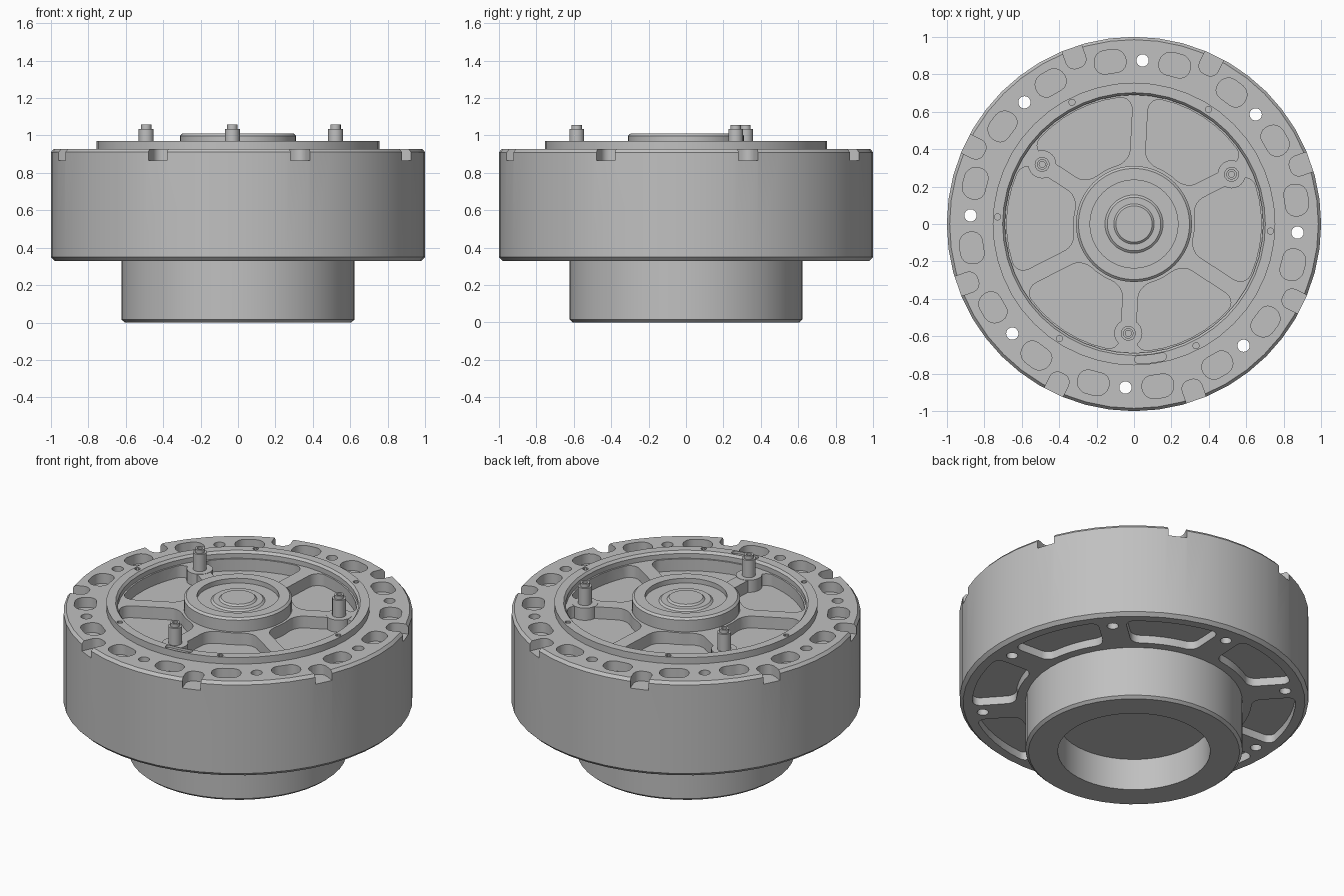
import bpy, bmesh
from math import pi, sin, cos, asin, radians

cube = bpy.data.objects.get("Cube")
if cube:
    bpy.data.objects.remove(cube, do_unlink=True)

# Single metal colour
metal = bpy.data.materials.new("grey_metal")
metal.use_nodes = True
grey = (0.53, 0.53, 0.53, 1)
metal.diffuse_color = grey
metal.node_tree.nodes["Principled BSDF"].inputs["Base Color"].default_value = grey


def finish(name, bm):
    bmesh.ops.recalc_face_normals(bm, faces=bm.faces)
    me = bpy.data.meshes.new(name)
    bm.to_mesh(me)
    bm.free()
    me.materials.append(metal)
    ob = bpy.data.objects.new(name, me)
    bpy.context.collection.objects.link(ob)
    return ob


def activate(ob):
    bpy.ops.object.select_all(action='DESELECT')
    ob.select_set(True)
    bpy.context.view_layer.objects.active = ob


def smooth(ob):
    activate(ob)
    bpy.ops.object.shade_smooth_by_angle(angle=radians(31))


def lathe(name, profile, steps, at=(0, 0)):
    """Revolve a radius/height profile about a vertical axis."""
    bm = bmesh.new()
    vs = [bm.verts.new((r, 0, z)) for r, z in profile]
    es = [bm.edges.new(p) for p in zip(vs, vs[1:])]
    bmesh.ops.spin(bm, geom=vs + es, cent=(0, 0, 0), axis=(0, 0, 1),
                   angle=2 * pi, steps=steps, use_merge=True)
    bmesh.ops.remove_doubles(bm, verts=bm.verts, dist=1e-5)
    bmesh.ops.translate(bm, verts=bm.verts, vec=(at[0], at[1], 0))
    return finish(name, bm)


def polar(r, a):
    return r * cos(a), r * sin(a)


def prism(bm, pts, z0, z1):
    low = [bm.verts.new((x, y, z0)) for x, y in pts]
    high = [bm.verts.new((x, y, z1)) for x, y in pts]
    bm.faces.new(low[::-1])
    bm.faces.new(high)
    n = len(pts)
    for i in range(n):
        j = (i + 1) % n
        bm.faces.new((low[i], low[j], high[j], high[i]))


def disc(r, a, radius, n=16):
    cx, cy = polar(r, a)
    return [(cx + radius * cos(2 * pi * i / n), cy + radius * sin(2 * pi * i / n))
            for i in range(n)]


def sector(a, r0, r1, half, corner, steps=5, arc=6):
    """Ring sector with rounded corners; half(r) is its half angle."""
    def side(r, k):
        return half(r) - corner / r * (1 - cos(k))
    outer = [(r1 - corner * (1 - sin(k)), k)
             for k in (pi / 2 * i / steps for i in range(steps + 1))]
    inner = [(r0 + corner * (1 - sin(k)), k)
             for k in (pi / 2 * i / steps for i in range(steps + 1))]
    right = [(r, side(r, k)) for r, k in inner[::-1] + outer]
    top, bot = right[-1][1], right[0][1]
    pts = [(r, t) for r, t in right]
    pts += [(r1, top * (1 - 2 * i / arc)) for i in range(1, arc)]
    pts += [(r, -t) for r, t in right[::-1]]
    pts += [(r0, bot * (2 * i / arc - 1)) for i in range(1, arc)]
    return [polar(r, a + t) for r, t in pts]


def strip(w):
    return lambda r: asin(w / r)


# Turned housing: bored lower collar, drum, raised ring, recess and hub
housing = lathe("housing", [
    (0, 0.2), (0.437, 0.2), (0.437, 0), (0.605, 0), (0.622, 0.015),
    (0.622, 0.33), (0.98, 0.33), (1, 0.35), (1, 0.91), (0.985, 0.928),
    (0.755, 0.928), (0.755, 0.97), (0.702, 0.97), (0.69, 0.955),
    (0.69, 0.925), (0.31, 0.925), (0.31, 0.998), (0.297, 1.01),
    (0.235, 1.01), (0.235, 0.98), (0.155, 0.98), (0.143, 0.99),
    (0.108, 0.99), (0.097, 1.0), (0, 1.0)], 48)

# Cutters for pockets, holes and notches
bm = bmesh.new()
base = radians(87)
for k in range(8):
    a = base + k * pi / 4
    prism(bm, disc(0.875, a, 0.033), 0.25, 1.1)
    for s in (-1, 1):
        prism(bm, sector(a + s * radians(11.4), 0.815, 0.94, strip(0.085), 0.058),
              0.865, 1.1)
    mid = a + pi / 8
    prism(bm, sector(mid, 0.885, 1.1, strip(0.055), 0.048), 0.866, 1.1)
    prism(bm, sector(mid, 0.675, 0.925, lambda r: pi / 8 - asin(0.08 / r), 0.05),
          0.2, 0.38)
for k in range(6):
    mid = base + pi / 6 + k * pi / 3
    prism(bm, sector(mid, 0.325, 0.68, lambda r: pi / 6 - asin(0.042 / r), 0.07),
          0.85, 0.945)
    prism(bm, disc(0.73, mid, 0.017, 10), 0.94, 1.1)
prism(bm, sector(radians(277), 0.705, 0.747, strip(0.085), 0.02), 0.955, 1.1)
cutter = finish("cutter", bm)
cutter.hide_render = True

activate(housing)
cut = housing.modifiers.new("cuts", 'BOOLEAN')
cut.operation = 'DIFFERENCE'
cut.solver = 'EXACT'
cut.object = cutter
bpy.ops.object.modifier_apply(modifier=cut.name)
bpy.data.objects.remove(cutter, do_unlink=True)
smooth(housing)

# Three stepped posts standing on round pads over alternate ribs
for k in range(3):
    at = polar(0.585, radians(27 + 120 * k))
    smooth(lathe(f"post_pad_{k + 1}", [(0, 0.84), (0.075, 0.84), (0.075, 0.927),
                                       (0, 0.927)], 24, at))
    smooth(lathe(f"post_{k + 1}", [
        (0, 0.9), (0.04, 0.9), (0.04, 1.035), (0.028, 1.035), (0.028, 1.057),
        (0.016, 1.057), (0.016, 1.03), (0, 1.03)], 14, at))
